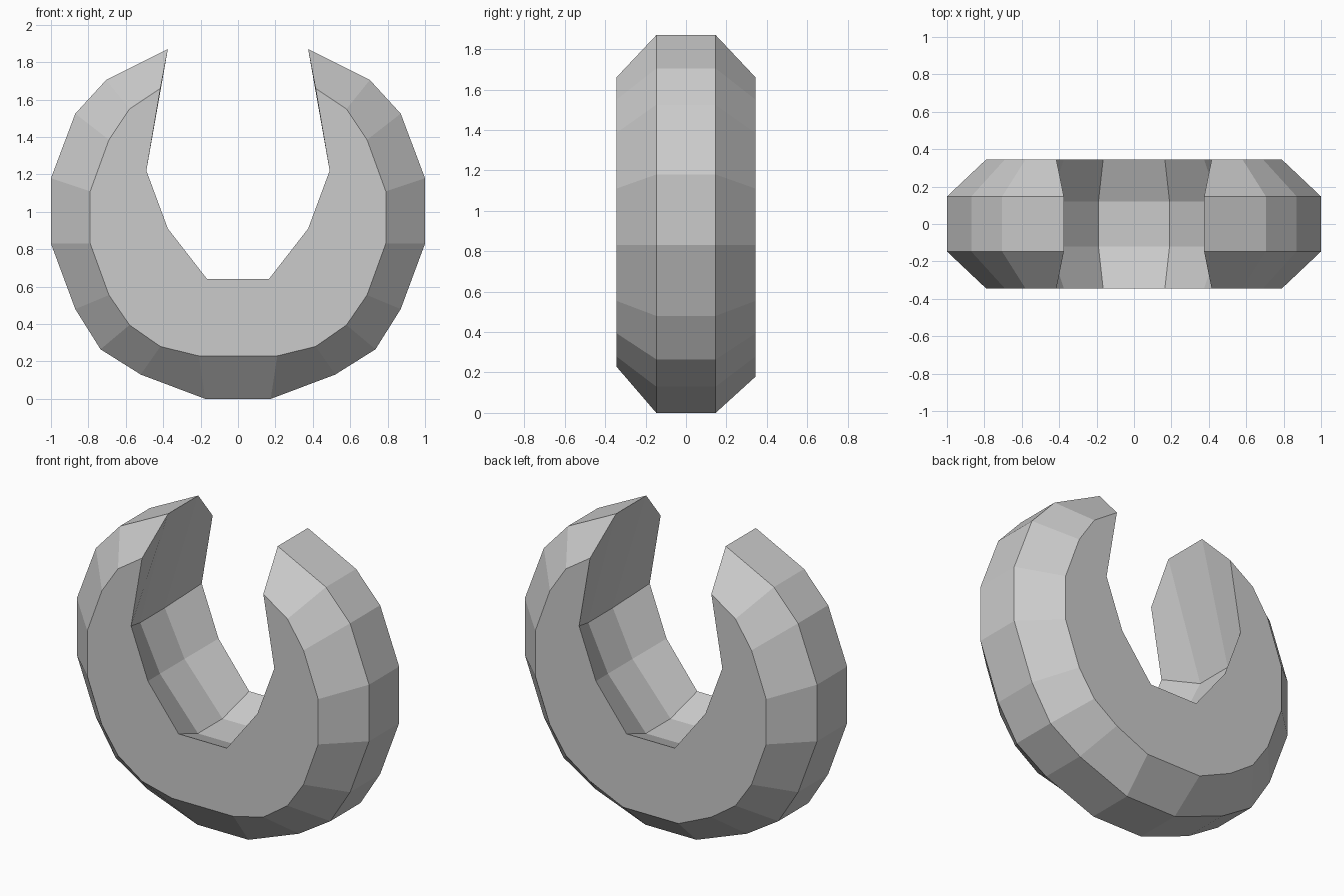
import bpy
import bmesh

if "Cube" in bpy.data.objects:
    bpy.data.objects.remove(bpy.data.objects["Cube"])

# Right-half profiles (x, z), from bottom centre round to the open tip
RIM = [(.175, 0), (.52, .13), (.735, .265), (.87, .48), (1, .83),
       (1, 1.18), (.87, 1.525), (.705, 1.705), (.375, 1.87)]
FACE = [(.21, .23), (.415, .28), (.58, .395), (.69, .555), (.79, .83),
        (.79, 1.11), (.69, 1.385), (.58, 1.55), (.415, 1.66)]
HOLE = [(.165, .64), (.375, .91), (.49, 1.22)]
GROOVE = [(.19, .55), (.45, .85), (.585, 1.13)]
BACK_FACE = [(.19, .18)] + FACE[1:]

bm = bmesh.new()


def loop(half, y):
    """Mirror a half profile into an open loop from left tip to right tip."""
    pts = [(-x, z) for x, z in reversed(half)] + half
    return [bm.verts.new((x, y, z)) for x, z in pts]


def bridge(a, b):
    for i in range(len(a) - 1):
        bm.faces.new((a[i], a[i + 1], b[i + 1], b[i]))


rim_f, rim_b = loop(RIM, -.147), loop(RIM, .147)
face_f, face_b = loop(FACE, -.345), loop(BACK_FACE, .345)
hole_f, hole_b = loop(HOLE, -.345), loop(HOLE, .345)
groove_f, groove_b = loop(GROOVE, -.12), loop(GROOVE, .12)

# Outer bands and inner grooved bands
for a, b in ((face_f, rim_f), (rim_f, rim_b), (rim_b, face_b),
             (hole_f, groove_f), (groove_f, groove_b), (groove_b, hole_b)):
    bridge(a, b)

# Flat front and back
for outer, inner in ((face_f, hole_f), (face_b, hole_b)):
    bm.faces.new(outer + inner[::-1])

# End caps at the opening
for e in (0, -1):
    bm.faces.new((hole_f[e], face_f[e], rim_f[e], groove_f[e]))
    bm.faces.new((groove_f[e], rim_f[e], rim_b[e], groove_b[e]))
    bm.faces.new((groove_b[e], rim_b[e], face_b[e], hole_b[e]))

bmesh.ops.recalc_face_normals(bm, faces=bm.faces)
mesh = bpy.data.meshes.new("open_ring")
bm.to_mesh(mesh)
bm.free()
bpy.context.collection.objects.link(bpy.data.objects.new("open_ring", mesh))
